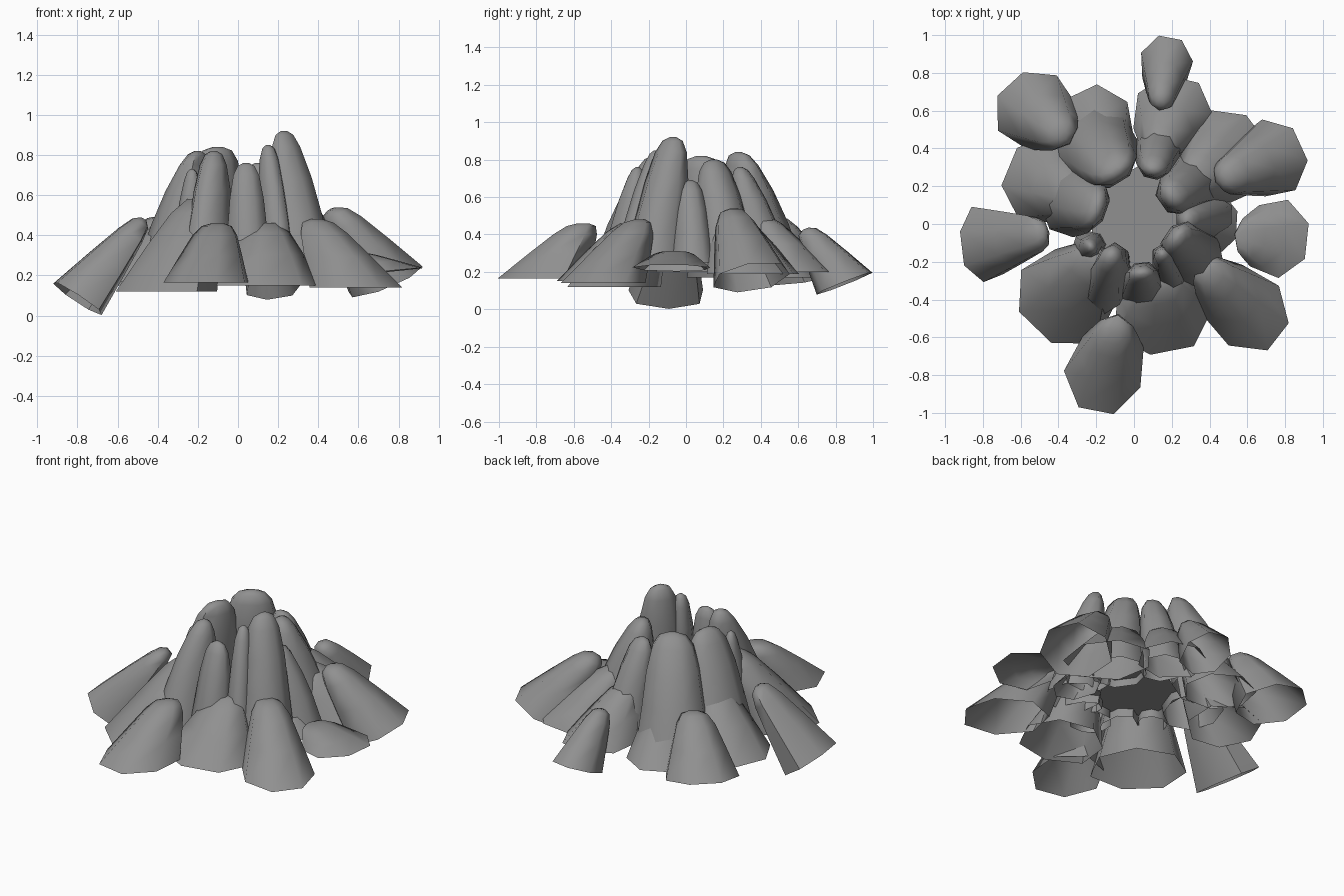
import bpy, bmesh, math, random
from mathutils import Vector

random.seed(4)
cube = bpy.data.objects.get("Cube")
if cube:
    bpy.data.objects.remove(cube, do_unlink=True)

# One stone colour
stone = bpy.data.materials.new("grey_stone")
stone.use_nodes = True
colour = (0.28, 0.28, 0.28, 1)
stone.diffuse_color = colour
bsdf = stone.node_tree.nodes["Principled BSDF"]
bsdf.inputs["Base Color"].default_value = colour
bsdf.inputs["Roughness"].default_value = 0.9

# Loft profiles: position along the axis, then width and depth relative to the base
COLUMN = [(0, 1, 1), (.35, .84, .88), (.65, .72, .66), (.88, .55, .4), (.97, .36, .24), (1, .12, .08)]
SKIRT = [(0, 1, 1), (.5, .7, .7), (.85, .45, .45), (1, .22, .22)]
BOULDER = [(0, 1, 1), (.45, .74, .72), (.8, .53, .48), (.95, .36, .32), (1, .14, .12)]
CENTRE = Vector((.03, .02, 0))


def finish(name, bm):
    mesh = bpy.data.meshes.new(name)
    bmesh.ops.recalc_face_normals(bm, faces=bm.faces)
    bm.to_mesh(mesh)
    bm.free()
    mesh.materials.append(stone)
    obj = bpy.data.objects.new(name, mesh)
    bpy.context.collection.objects.link(obj)
    bpy.ops.object.select_all(action="DESELECT")
    obj.select_set(True)
    bpy.context.view_layer.objects.active = obj
    bpy.ops.object.shade_smooth_by_angle(angle=math.radians(58))
    return obj


def rock(name, base, tip, width, depth, profile, tilt=0.0, sides=7):
    """Open-bottomed tapering rock, lofted from a tilted base to a blunt tip."""
    base, tip = Vector(base), Vector(tip)
    out = base - CENTRE
    out.z = 0
    out.normalize()
    side = Vector((-out.y, out.x, 0))
    lean = out + Vector((0, 0, tilt))
    wobble = [random.uniform(1, 1.1) for _ in range(sides)]
    bm = bmesh.new()
    rings = []
    for t, wide, deep in profile:
        centre = base.lerp(tip, t)
        ring = []
        for i in range(sides):
            a = (i + .5) * math.tau / sides
            r = wobble[i]
            ring.append(bm.verts.new(centre + lean * (math.cos(a) * depth * deep * r)
                                     + side * (math.sin(a) * width * wide * r)))
        rings.append(ring)
    for low, high in zip(rings, rings[1:]):
        for i in range(sides):
            j = (i + 1) % sides
            bm.faces.new((low[i], low[j], high[j], high[i]))
    bm.faces.new(rings[-1])
    return finish(name, bm)


# Crater floor
bm = bmesh.new()
bmesh.ops.create_circle(bm, cap_ends=True, segments=6, radius=.29)
bmesh.ops.translate(bm, verts=bm.verts, vec=CENTRE + Vector((0, 0, .3)))
finish("crater_floor", bm)

# Tall columns of the rim: base x, y / tip / half width, half depth
columns = {
    "back": ((.13, .41), (.1, .29, .76), .13, .15),
    "back_right": ((-.2, .41), (-.1, .28, .84), .22, .19),
    "right": ((-.32, .14), (-.2, .08, .82), .2, .16),
    "right_front": ((-.24, -.12), (-.23, -.12, .73), .08, .09),
    "front_right": ((-.14, -.31), (-.12, -.17, .82), .11, .18),
    "front": ((.05, -.33), (.04, -.26, .76), .12, .12),
    "front_left_small": ((.19, -.26), (.15, -.16, .85), .08, .13),
    "front_left": ((.31, -.17), (.23, -.07, .92), .16, .16),
    "left": ((.38, .04), (.28, .02, .69), .12, .14),
    "back_left": ((.3, .22), (.2, .15, .8), .16, .17),
}
for name, (base, tip, width, depth) in columns.items():
    rock("column_" + name, (*base, .25), tip, width, depth, COLUMN, sides=8)

# Broad skirt slabs around the foot of the rim
skirts = {
    "back": ((.2, .59), (.13, .4, .5), .2, .2, .2),
    "back_right": ((-.2, .52), (-.12, .36, .5), .2, .2, .17),
    "right": ((-.48, .23), (-.3, .14, .5), .24, .21, .17),
    "front_right": ((-.37, -.39), (-.2, -.18, .58), .27, .24, .12),
    "front": ((.15, -.47), (.14, -.3, .46), .26, .22, .15),
    "left": ((.43, .0), (.31, .02, .42), .16, .12, .2),
    "back_left": ((.5, .37), (.32, .25, .5), .25, .22, .19),
}
for name, (base, tip, width, depth, foot) in skirts.items():
    rock("skirt_" + name, (*base, foot), tip, width, depth, SKIRT)

# Outer boulders leaning against the skirt: last value tilts the base
boulders = {
    "back": ((.17, .85, .14), (.14, .64, .43), .14, .15, .4),
    "back_left": ((.73, .35, .17), (.47, .24, .53), .2, .17, .45),
    "left": ((.75, -.07, .22), (.58, -.06, .31), .2, .17, .1),
    "front_left": ((.59, -.45, .14), (.39, -.25, .48), .2, .24, 0),
    "front": ((-.15, -.77, .165), (-.1, -.55, .46), .2, .23, 0),
    "right": ((-.8, -.11, .085), (-.47, -.05, .48), .2, .12, .68),
    "back_right": ((-.53, .61, .17), (-.38, .47, .49), .21, .2, .2),
}
for name, (base, tip, width, depth, tilt) in boulders.items():
    rock("boulder_" + name, base, tip, width, depth, BOULDER, tilt)
